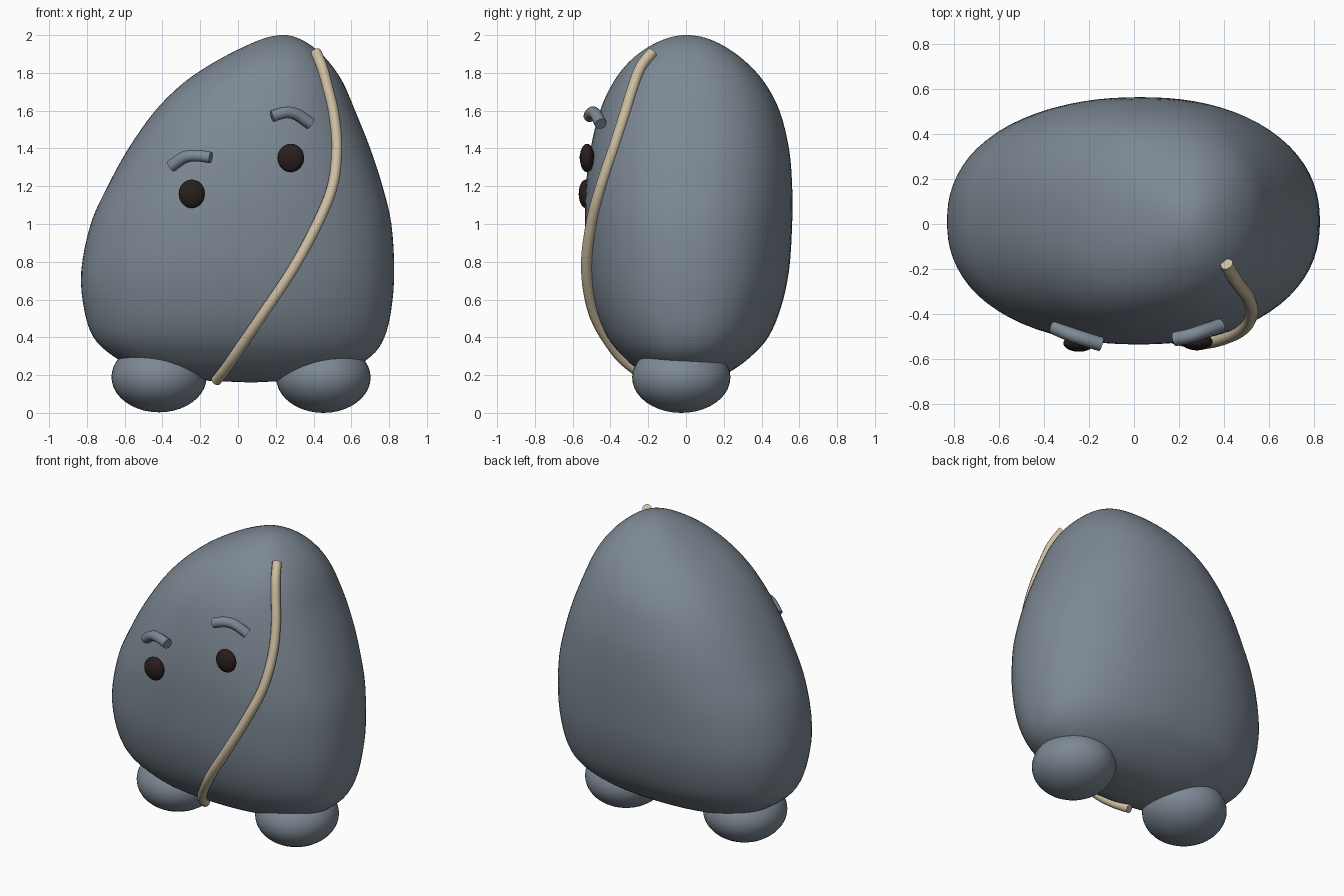
import bpy
import math

cube = bpy.data.objects.get("Cube")
if cube:
    bpy.data.objects.remove(cube, do_unlink=True)


def material(name, rgb):
    mat = bpy.data.materials.new(name)
    mat.use_nodes = True
    mat.diffuse_color = (*rgb, 1)
    mat.node_tree.nodes["Principled BSDF"].inputs["Base Color"].default_value = (*rgb, 1)
    return mat


stone = material("slate grey", (0.207, 0.25, 0.298))
tan = material("rope tan", (0.62, 0.52, 0.36))
dark = material("dark brown", (0.022, 0.013, 0.012))


def finish(obj, name, mat):
    obj.name = name
    obj.data.materials.append(mat)
    for poly in obj.data.polygons:
        poly.use_smooth = True
    return obj


def spline(rows, steps):
    """Smooth interpolation through rows of numbers."""
    result = []
    last = len(rows) - 1
    for i in range(last):
        quad = [rows[max(i - 1, 0)], rows[i], rows[i + 1], rows[min(i + 2, last)]]
        for s in range(steps):
            t = s / steps
            result.append([b + 0.5 * t * (c - a + t * (2 * a - 5 * b + 4 * c - d
                           + t * (3 * (b - c) + d - a))) for a, b, c, d in zip(*quad)])
    result.append(list(rows[-1]))
    return result


def loft(name, rows, power, mat, sides=80):
    """Stack of superellipse rings: z, left edge, right edge, front, back."""
    verts, faces = [], []
    rings = spline(rows, 4)
    for z, x0, x1, y0, y1 in rings:
        for k in range(sides):
            a = math.tau * k / sides
            c, s = math.cos(a), math.sin(a)
            r = (abs(c) ** power + abs(s) ** power) ** (-1 / power)
            verts.append(((x0 + x1) / 2 + (x1 - x0) / 2 * c * r,
                          (y0 + y1) / 2 + (y1 - y0) / 2 * s * r, z))
    for r in range(len(rings) - 1):
        for k in range(sides):
            n = (k + 1) % sides
            faces.append((r * sides + k, r * sides + n,
                          (r + 1) * sides + n, (r + 1) * sides + k))
    faces.append(tuple(reversed(range(sides))))
    faces.append(tuple(range(len(verts) - sides, len(verts))))
    mesh = bpy.data.meshes.new(name)
    mesh.from_pydata(verts, [], faces)
    obj = bpy.data.objects.new(name, mesh)
    bpy.context.collection.objects.link(obj)
    return finish(obj, name, mat)


def ellipsoid(name, centre, radii, mat):
    bpy.ops.mesh.primitive_uv_sphere_add(segments=40, ring_count=20, location=centre)
    obj = bpy.context.object
    obj.scale = radii
    return finish(obj, name, mat)


def tube(name, points, radius, mat):
    curve = bpy.data.curves.new(name, "CURVE")
    curve.dimensions = "3D"
    curve.bevel_depth = radius
    curve.bevel_resolution = 3
    curve.use_fill_caps = True
    path = spline(points, 6)
    line = curve.splines.new("POLY")
    line.points.add(len(path) - 1)
    for point, co in zip(line.points, path):
        point.co = (*co, 1)
    obj = bpy.data.objects.new(name, curve)
    bpy.context.collection.objects.link(obj)
    bpy.ops.object.select_all(action="DESELECT")
    obj.select_set(True)
    bpy.context.view_layer.objects.active = obj
    bpy.ops.object.convert(target="MESH")
    obj = bpy.context.object
    finish(obj, name, mat)
    bpy.ops.object.shade_smooth_by_angle(angle=math.radians(50))


# Leaning boulder body
loft("body", [
    (.162, .04, .1, -.02, .02),
    (.178, -.26, .34, -.14, .14),
    (.225, -.51, .57, -.245, .245),
    (.3, -.66, .705, -.335, .345),
    (.4, -.765, .775, -.415, .435),
    (.55, -.815, .812, -.48, .5),
    (.75, -.83, .827, -.522, .545),
    (1, -.78, .812, -.535, .562),
    (1.2, -.69, .765, -.53, .562),
    (1.4, -.58, .7, -.505, .545),
    (1.6, -.438, .62, -.455, .495),
    (1.75, -.285, .555, -.385, .415),
    (1.86, -.12, .48, -.3, .315),
    (1.94, .035, .395, -.195, .205),
    (1.985, .145, .315, -.095, .105),
    (2, .22, .26, -.02, .025),
], 2.27, stone)

# Feet
ellipsoid("right_foot", (-.418, -.025, .19), (.252, .26, .187), stone)
ellipsoid("left_foot", (.452, -.025, .187), (.25, .26, .187), stone)

# Eyes
ellipsoid("right_eye", (-.245, -.53, 1.16), (.069, .038, .075), dark)
ellipsoid("left_eye", (.28, -.524, 1.35), (.07, .038, .075), dark)

# Eyebrows
tube("right_brow", [(-.355, -.46, 1.305), (-.285, -.49, 1.353),
                    (-.22, -.512, 1.362), (-.145, -.535, 1.352)], .032, stone)
tube("left_brow", [(.18, -.512, 1.57), (.25, -.497, 1.59),
                   (.31, -.477, 1.58), (.385, -.452, 1.53)], .032, stone)

# Rope slung diagonally across the front
tube("rope", [(.412, -.178, 1.91), (.445, -.24, 1.83), (.475, -.282, 1.72),
              (.507, -.325, 1.58), (.523, -.383, 1.4), (.5, -.45, 1.2),
              (.42, -.502, 1), (.29, -.527, .76), (.13, -.485, .52),
              (0, -.375, .33), (-.065, -.275, .235), (-.115, -.18, .172)], .029, tan)
